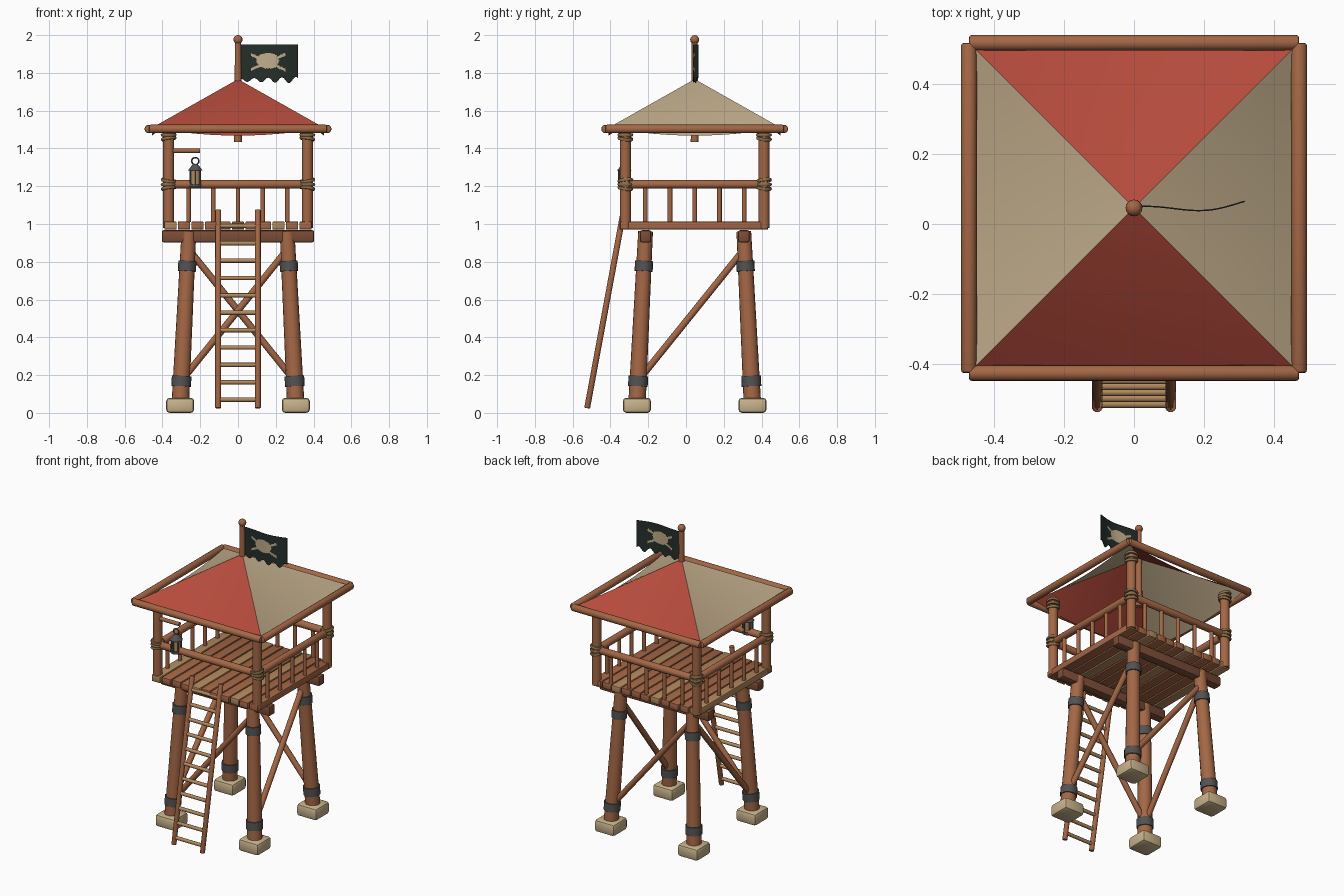
import bpy, bmesh, math
from mathutils import Vector

cube = bpy.data.objects.get("Cube")
if cube:
    bpy.data.objects.remove(cube, do_unlink=True)

CY = 0.046  # depth position of the tower's axis


def material(name, r, g, b):
    m = bpy.data.materials.new(name)
    m.use_nodes = True
    m.diffuse_color = (r, g, b, 1)
    m.node_tree.nodes["Principled BSDF"].inputs["Base Color"].default_value = (r, g, b, 1)
    return m


wood = material("warm wood", 0.37, 0.135, 0.06)
dark_wood = material("dark wood", 0.20, 0.075, 0.038)
light_wood = material("light wood", 0.45, 0.25, 0.11)
rope = material("rope", 0.27, 0.16, 0.07)
iron = material("iron", 0.085, 0.085, 0.085)
stone = material("pale stone", 0.58, 0.45, 0.26)
red = material("red cloth", 0.46, 0.07, 0.045)
tan = material("tan cloth", 0.54, 0.42, 0.26)
black = material("black cloth", 0.018, 0.028, 0.023)


def finish(bm, name, mats, smooth=True):
    bmesh.ops.recalc_face_normals(bm, faces=bm.faces)
    me = bpy.data.meshes.new(name)
    bm.to_mesh(me)
    bm.free()
    ob = bpy.data.objects.new(name, me)
    bpy.context.collection.objects.link(ob)
    for m in mats:
        me.materials.append(m)
    if smooth:
        bpy.ops.object.select_all(action='DESELECT')
        ob.select_set(True)
        bpy.context.view_layer.objects.active = ob
        bpy.ops.object.shade_smooth_by_angle(angle=math.radians(40))
    return ob


def rod(name, a, b, r1, mat, r2=None, sides=16, bevel=0.0):
    """Round log from point a to point b."""
    a, b = Vector(a), Vector(b)
    bm = bmesh.new()
    bmesh.ops.create_cone(bm, cap_ends=True, segments=sides, radius1=r1,
                          radius2=r1 if r2 is None else r2, depth=(b - a).length)
    if bevel:
        rims = [e for e in bm.edges if abs(e.verts[0].co.z - e.verts[1].co.z) < 1e-5]
        bmesh.ops.bevel(bm, geom=rims, offset=bevel, segments=2, affect='EDGES', profile=0.5)
    bmesh.ops.rotate(bm, verts=bm.verts, matrix=(b - a).to_track_quat('Z', 'Y').to_matrix())
    bmesh.ops.translate(bm, verts=bm.verts, vec=(a + b) / 2)
    return finish(bm, name, [mat])


def box(name, centre, size, mat, bevel):
    bm = bmesh.new()
    bmesh.ops.create_cube(bm, size=1)
    bmesh.ops.scale(bm, verts=bm.verts, vec=size)
    bmesh.ops.bevel(bm, geom=bm.edges[:], offset=bevel, segments=2, affect='EDGES', profile=0.5)
    bmesh.ops.translate(bm, verts=bm.verts, vec=centre)
    return finish(bm, name, [mat])


def ring(name, centre, radius, thick, mat, tilt=(0, 0, 0)):
    bpy.ops.mesh.primitive_torus_add(major_radius=radius, minor_radius=thick, major_segments=20,
                                     minor_segments=6, location=centre, rotation=tilt)
    ob = bpy.context.object
    ob.name = name
    ob.data.materials.append(mat)
    bpy.ops.object.shade_smooth_by_angle(angle=math.radians(60))


def leg_point(sx, sy, z):
    spread = 0.308 - 0.05 * z
    return Vector((sx * spread, CY + sy * spread, z))


corners = [(-1, -1), (1, -1), (1, 1), (-1, 1)]

# Legs with stone feet and iron bands, corner posts with rope lashings
for sx, sy in corners:
    foot = leg_point(sx, sy, 0.04)
    box("foot_block", foot, (0.148, 0.148, 0.08), stone, 0.018)
    rod("leg", leg_point(sx, sy, 0.07), leg_point(sx, sy, 0.96), 0.046, wood, 0.039)
    for z, r in ((0.167, 0.052), (0.777, 0.048)):
        rod("iron_band", leg_point(sx, sy, z - 0.027), leg_point(sx, sy, z + 0.027), r, iron)
    px, py = sx * 0.367, CY + sy * 0.367
    rod("corner_post", (px, py, 0.98), (px, py, 1.5), 0.029, wood)
    for z in (1.21, 1.472):
        for i, step in enumerate((-0.02, 0, 0.02)):
            ring("rope_lashing", (px, py, z + step), 0.033, 0.0095, rope,
                 (0.12 * (i - 1), 0.15 * sx * (1 - i), 0))

# Diagonal braces, one on each side
for a, b in (((-1, -1), (1, -1)), ((1, 1), (-1, 1)), ((-1, -1), (-1, 1)), ((1, -1), (1, 1))):
    rod("brace", leg_point(*a, 0.17), leg_point(*b, 0.87), 0.018, wood)

# Floor beams and planks
for sy in (-1, 1):
    box("floor_beam", (0, CY + sy * 0.26, 0.935), (0.806, 0.06, 0.064), dark_wood, 0.01)
for i in range(11):
    box("floor_plank", ((i - 5) * 0.0715, 0.041 + 0.004 * (i % 3 - 1), 0.992), (0.065, 0.78, 0.043),
        light_wood if i % 4 == 0 else wood, 0.006)

# Railings; the ladder side has no balusters
for i, (sx, sy) in enumerate(corners):
    nx, ny = corners[(i + 1) % 4]
    a = Vector((sx * 0.367, CY + sy * 0.367, 1.21))
    b = Vector((nx * 0.367, CY + ny * 0.367, 1.21))
    out = (b - a).normalized() * 0.03
    rod("rail", a - out, b + out, 0.023, wood, bevel=0.006)
    if i > 0:
        for k in range(-2, 3):
            p = (a + b) / 2 + (b - a).normalized() * 0.131 * k
            rod("baluster", (p.x, p.y, 1.01), (p.x, p.y, 1.2), 0.0125, wood, sides=10)

# Roof frame logs
for s in (-1, 1):
    rod("eave_log", (-0.472, CY + s * 0.472, 1.503), (0.472, CY + s * 0.472, 1.503),
        0.0225, wood, bevel=0.008)
    rod("eave_log", (s * 0.472, CY - 0.472, 1.503), (s * 0.472, CY + 0.472, 1.503),
        0.0225, wood, bevel=0.008)

# Cloth roof: four panels that sag between the corners
bm = bmesh.new()
ROWS, COLS = 8, 12
for side in range(4):
    ang = side * math.pi / 2
    grid = []
    for r in range(ROWS + 1):
        t = r / ROWS
        row = []
        for c in range(COLS + 1):
            s = 2 * c / COLS - 1
            x, y = 0.455 * t * s, -0.455 * t
            z = 1.767 - 0.257 * t - 0.042 * t * t * (1 - s * s)
            row.append(bm.verts.new((x * math.cos(ang) - y * math.sin(ang),
                                     CY + x * math.sin(ang) + y * math.cos(ang), z)))
        grid.append(row)
    for r in range(ROWS):
        for c in range(COLS):
            f = bm.faces.new((grid[r][c], grid[r + 1][c], grid[r + 1][c + 1], grid[r][c + 1]))
            f.material_index = side % 2
bmesh.ops.remove_doubles(bm, verts=bm.verts, dist=0.0005)
finish(bm, "cloth_roof", [red, tan])

# Flag pole and ball
rod("flag_pole", (0, CY, 1.435), (0, CY, 1.97), 0.021, wood, 0.016)
bpy.ops.mesh.primitive_uv_sphere_add(segments=16, ring_count=10, radius=0.024, location=(0, CY, 1.976))
ball = bpy.context.object
ball.name = "pole_ball"
ball.data.materials.append(wood)
bpy.ops.object.shade_smooth_by_angle(angle=math.radians(60))

# Waving flag with ragged hem and pale emblem picked out by face position
bm = bmesh.new()
NU, NV = 60, 40
verts = []
for i in range(NU + 1):
    u = i / NU
    y = CY + 0.002 - 0.022 * u * math.sin(math.pi * u / 0.7 - 0.6)
    hem = 1.762 + 0.017 * math.cos(u * 26) * (0.5 + 0.5 * u)
    verts.append([bm.verts.new((0.012 + 0.305 * u, y, 1.95 + (hem - 1.95) * j / NV))
                  for j in range(NV + 1)])
for i in range(NU):
    for j in range(NV):
        f = bm.faces.new((verts[i][j], verts[i + 1][j], verts[i + 1][j + 1], verts[i][j + 1]))
        p = f.calc_center_median()
        dx, dz = p.x - 0.158, p.z - 1.865
        skull = (dx / 0.06) ** 2 + (dz / 0.042) ** 2 < 1
        bones = abs(dx) < 0.092 and abs(abs(dz + 0.008) - 0.45 * abs(dx)) < 0.008
        f.material_index = int(skull or bones)
flag = finish(bm, "flag", [black, tan])
flag.modifiers.new("thickness", 'SOLIDIFY').thickness = 0.004


# Ladder leaning on the front edge
def ladder_point(x, z):
    return (x, -0.528 + 0.185 * z, z)


for s in (-1, 1):
    rod("ladder_side", ladder_point(s * 0.105, 0.025), ladder_point(s * 0.105, 1.075),
        0.0155, wood, bevel=0.004)
for i in range(11):
    z = 0.07 + 0.092 * i
    rod("ladder_rung", ladder_point(-0.105, z), ladder_point(0.105, z), 0.0115, light_wood, sides=10)

# Lantern on its arm
LX, LY = -0.226, CY - 0.372
rod("lantern_arm", (-0.36, LY, 1.388), (-0.2, LY, 1.388), 0.0125, wood)
ring("lantern_ring", (LX, LY, 1.333), 0.019, 0.004, iron, (math.pi / 2, 0, 0))
rod("lantern_cap", (LX, LY, 1.282), (LX, LY, 1.318), 0.04, iron, 0.012)
rod("lantern_glass", (LX, LY, 1.205), (LX, LY, 1.284), 0.027, light_wood)
rod("lantern_base", (LX, LY, 1.195), (LX, LY, 1.212), 0.034, iron)
for k in range(6):
    a = (k + 0.5) * math.pi / 3
    x, y = LX + 0.03 * math.cos(a), LY + 0.03 * math.sin(a)
    rod("lantern_bar", (x, y, 1.205), (x, y, 1.286), 0.005, iron, sides=6)
